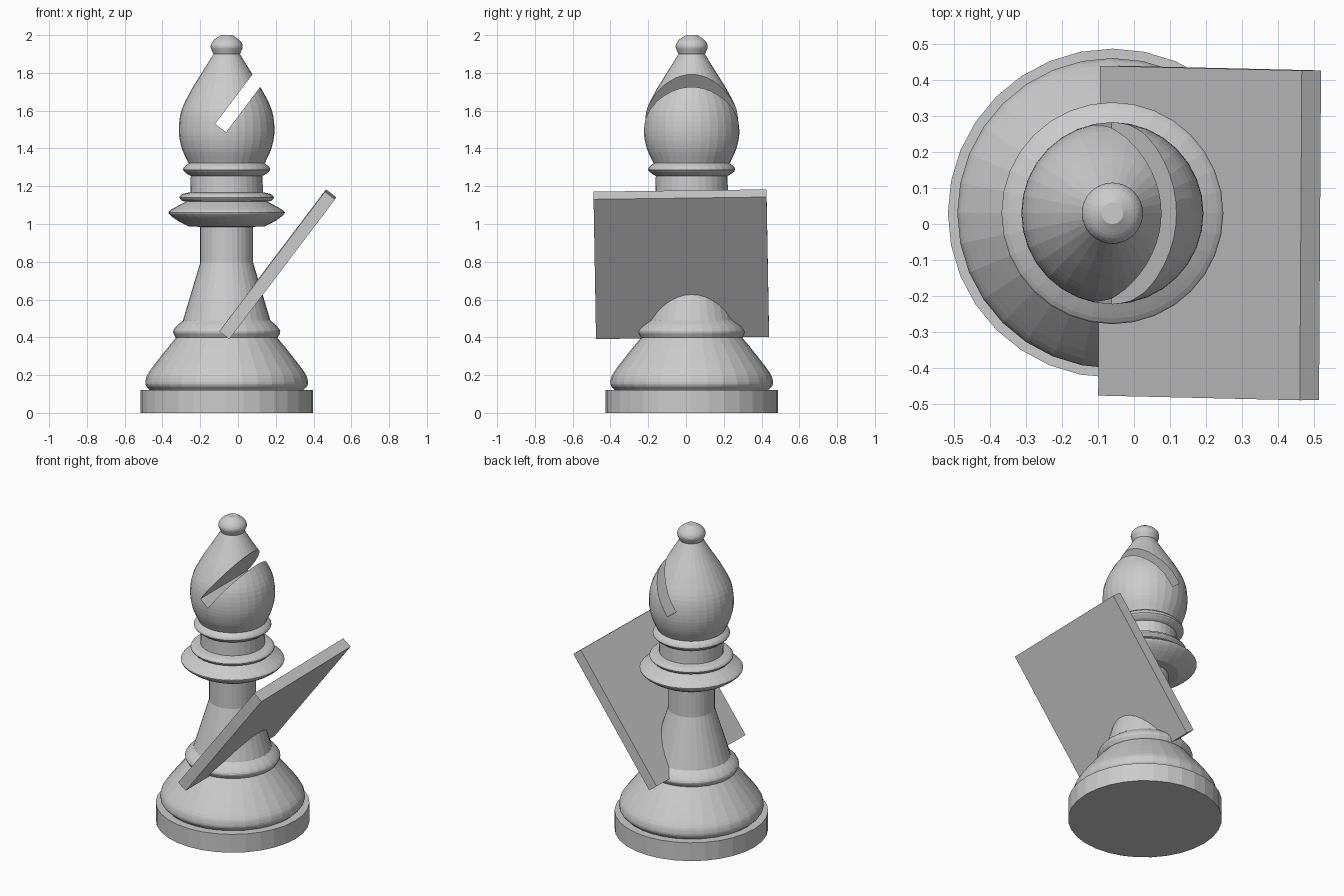
import bpy, bmesh, math
from mathutils import Vector, Matrix

if "Cube" in bpy.data.objects:
    bpy.data.objects.remove(bpy.data.objects["Cube"])

SIDES = 32
CENTRE = Vector((-0.06, 0.03, 0))


def curve(pts, steps=5):
    """Smooth run of profile points (Catmull-Rom)."""
    p = [Vector(q) for q in pts]
    p = [2 * p[0] - p[1]] + p + [2 * p[-1] - p[-2]]
    out = []
    for a, b, c, d in zip(p, p[1:], p[2:], p[3:]):
        for i in range(steps):
            t = i / steps
            out.append(0.5 * (2 * b + (c - a) * t + (2 * a - 5 * b + 4 * c - d) * t * t
                              + (3 * b - a - 3 * c + d) * t ** 3))
    return out + [p[-2]]


def finish(name, bm):
    bmesh.ops.recalc_face_normals(bm, faces=bm.faces)
    me = bpy.data.meshes.new(name)
    bm.to_mesh(me)
    bm.free()
    ob = bpy.data.objects.new(name, me)
    bpy.context.collection.objects.link(ob)
    return ob


def lathe(name, profile):
    """Revolve (radius, height) points into a closed solid."""
    bm = bmesh.new()
    rings = []
    for r, z in profile:
        rings.append([bm.verts.new(CENTRE + Vector((r * math.cos(a), r * math.sin(a), z)))
                      for a in (2 * math.pi * i / SIDES for i in range(SIDES))])
    for lo, hi in zip(rings, rings[1:]):
        for i in range(SIDES):
            j = (i + 1) % SIDES
            bm.faces.new((lo[i], lo[j], hi[j], hi[i]))
    bm.faces.new(rings[0][::-1])
    bm.faces.new(rings[-1])
    return finish(name, bm)


def slab(name, centre, size, along, across):
    """Tilted box: size is (length, width, thickness)."""
    u = Vector(along).normalized()
    w = Vector(across)
    w = (w - u * w.dot(u)).normalized()
    n = u.cross(w)
    m = Matrix((u, w, n)).transposed().to_4x4()
    bm = bmesh.new()
    bmesh.ops.create_cube(bm, size=1,
                          matrix=Matrix.Translation(centre) @ m @ Matrix.Diagonal((*size, 1)))
    return finish(name, bm)


# Turned body: plinth, foot, lower ring, stem, collar, neck, head, knob
profile = [(0.457, 0), (0.457, 0.12)]
profile += curve([(0.405, 0.12), (0.428, 0.145), (0.429, 0.175), (0.412, 0.215),
                  (0.34, 0.31), (0.268, 0.398)], 3)
profile += curve([(0.272, 0.402), (0.284, 0.43), (0.265, 0.46), (0.232, 0.488)], 3)
profile += [(0.14, 0.795), (0.14, 0.985)]
profile += curve([(0.2, 0.987), (0.26, 1.018), (0.302, 1.05), (0.304, 1.068), (0.26, 1.095),
                  (0.215, 1.118)], 3)
profile += curve([(0.235, 1.122), (0.25, 1.14), (0.235, 1.158), (0.192, 1.168)], 3)
profile += [(0.19, 1.255)]
profile += curve([(0.205, 1.262), (0.23, 1.285), (0.222, 1.305), (0.2, 1.322)], 3)
profile += curve([(0.203, 1.324), (0.237, 1.4), (0.253, 1.49), (0.24, 1.6), (0.187, 1.71),
                  (0.125, 1.81), (0.07, 1.9)], 4)
profile += curve([(0.073, 1.905), (0.085, 1.94), (0.07, 1.972), (0.03, 2.0)], 4)
body = lathe("piece_body", profile)

# Slanted slot cut through the head
tilt = math.radians(53)
direction = Vector((math.cos(tilt), 0, math.sin(tilt)))
slot = slab("slot_cutter", Vector((-0.092, 0.0, 1.508)) + direction * 0.46,
            (0.92, 0.92, 0.073), direction, (0, 1, 0))
slot.hide_render = True
cut = body.modifiers.new("slot", 'BOOLEAN')
cut.operation = 'DIFFERENCE'
cut.solver = 'EXACT'
cut.object = slot

# Apply the cut and drop the helper
bpy.context.view_layer.objects.active = body
bpy.ops.object.modifier_apply(modifier=cut.name)
bpy.data.objects.remove(slot)

# Loose slanted plate running into the stem
slab("slanted_plate", Vector((0.21, -0.025, 0.787)), (0.928, 0.916, 0.067),
     (0.56, -0.013, 0.74), (0.004, 0.915, 0.01))
